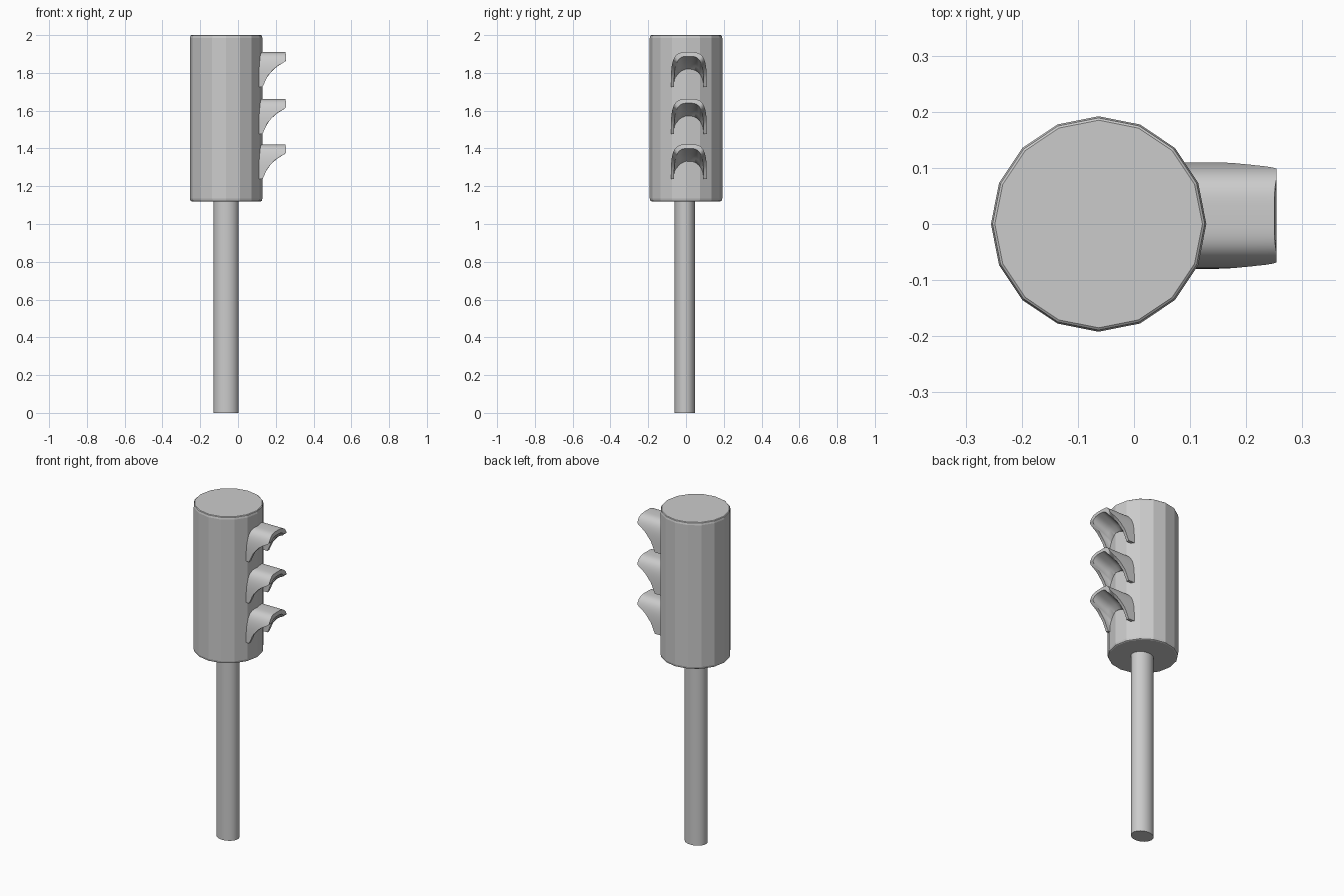
import bpy, bmesh, math

if "Cube" in bpy.data.objects:
    bpy.data.objects.remove(bpy.data.objects["Cube"])

grey = bpy.data.materials.new("light_grey")
grey.diffuse_color = (0.6, 0.6, 0.6, 1)
grey.use_nodes = True
grey.node_tree.nodes["Principled BSDF"].inputs["Base Color"].default_value = grey.diffuse_color


def finish(bm, name, smooth_angle=None):
    bmesh.ops.recalc_face_normals(bm, faces=bm.faces)
    mesh = bpy.data.meshes.new(name)
    bm.to_mesh(mesh)
    bm.free()
    mesh.materials.append(grey)
    ob = bpy.data.objects.new(name, mesh)
    bpy.context.collection.objects.link(ob)
    if smooth_angle:
        bpy.ops.object.select_all(action='DESELECT')
        ob.select_set(True)
        bpy.context.view_layer.objects.active = ob
        bpy.ops.object.shade_smooth_by_angle(angle=math.radians(smooth_angle))
    return ob


def column(name, cx, cy, profile, sides, squash=1.0, smooth_angle=None):
    """Vertical lathe: profile is a list of (radius, z)."""
    bm = bmesh.new()
    rings = []
    for r, z in profile:
        rings.append([bm.verts.new((cx + r * math.cos(a), cy + squash * r * math.sin(a), z))
                      for a in (2 * math.pi * k / sides for k in range(sides))])
    for lo, hi in zip(rings, rings[1:]):
        for k in range(sides):
            m = (k + 1) % sides
            bm.faces.new((lo[k], lo[m], hi[m], hi[k]))
    bm.faces.new(rings[0])
    bm.faces.new(rings[-1])
    return finish(bm, name, smooth_angle)


# Signal housing, faceted with small bevels
column("signal_housing", -0.063, 0.0,
       [(0.183, 1.12), (0.189, 1.123), (0.192, 1.135),
        (0.192, 1.985), (0.189, 1.997), (0.185, 2.0)], 16)

# Slightly oval pole
column("pole", -0.063, -0.006, [(0.066, 0.0), (0.066, 1.13)], 24, 0.83, 40)

# Visor side outline: (drop below top, reach in x)
REACH = [(0, 0.25), (0.015, 0.254), (0.045, 0.254), (0.055, 0.243), (0.065, 0.222),
         (0.085, 0.193), (0.127, 0.156), (0.185, 0.13)]
HEIGHT, WALL = 0.185, 0.085


def reach(drop):
    for (d0, x0), (d1, x1) in zip(REACH, REACH[1:]):
        if drop <= d1:
            return x0 + (x1 - x0) * max(0, drop - d0) / (d1 - d0)
    return REACH[-1][1]


def arch(t, width, height, n):
    c, s = math.cos(t), max(0.0, math.sin(t))
    return math.copysign(width * abs(c) ** (2 / n), c), height * s ** (2 / n)


def visor(name, top):
    bm = bmesh.new()
    loops, count = [], 48
    for i in range(count + 1):
        t = math.pi * i / count
        pts = []
        # outer skin from housing to lip
        y, h = arch(t, 0.095, HEIGHT, 3.6)
        front = reach(HEIGHT - h)
        for s in (0, 0.35, 0.7, 1):
            pts.append((WALL + (front - WALL) * s, y, h))
        # scooped inner skin from lip back to housing
        front = reach(HEIGHT - arch(t, 0.078, 0.163, 3.2)[1])
        for s in (1, 0.85, 0.7, 0.55, 0.4, 0.25, 0):
            rise = max(0, (s - 0.25) / 0.75) ** 0.7
            y, h = arch(t, 0.078, 0.095 + 0.068 * rise, 2.2 + rise)
            pts.append((WALL + (front - WALL) * s, y, h))
        loops.append([bm.verts.new((x, y + 0.015, top - HEIGHT + h)) for x, y, h in pts])
    size = len(loops[0])
    for a, b in zip(loops, loops[1:]):
        for k in range(size):
            m = (k + 1) % size
            bm.faces.new((a[k], a[m], b[m], b[k]))
    bm.faces.new(loops[0])
    bm.faces.new(loops[-1])
    return finish(bm, name, 40)


# Three visors down the right-hand side
for label, top in (("upper", 1.91), ("middle", 1.662), ("lower", 1.422)):
    visor(label + "_visor", top)
